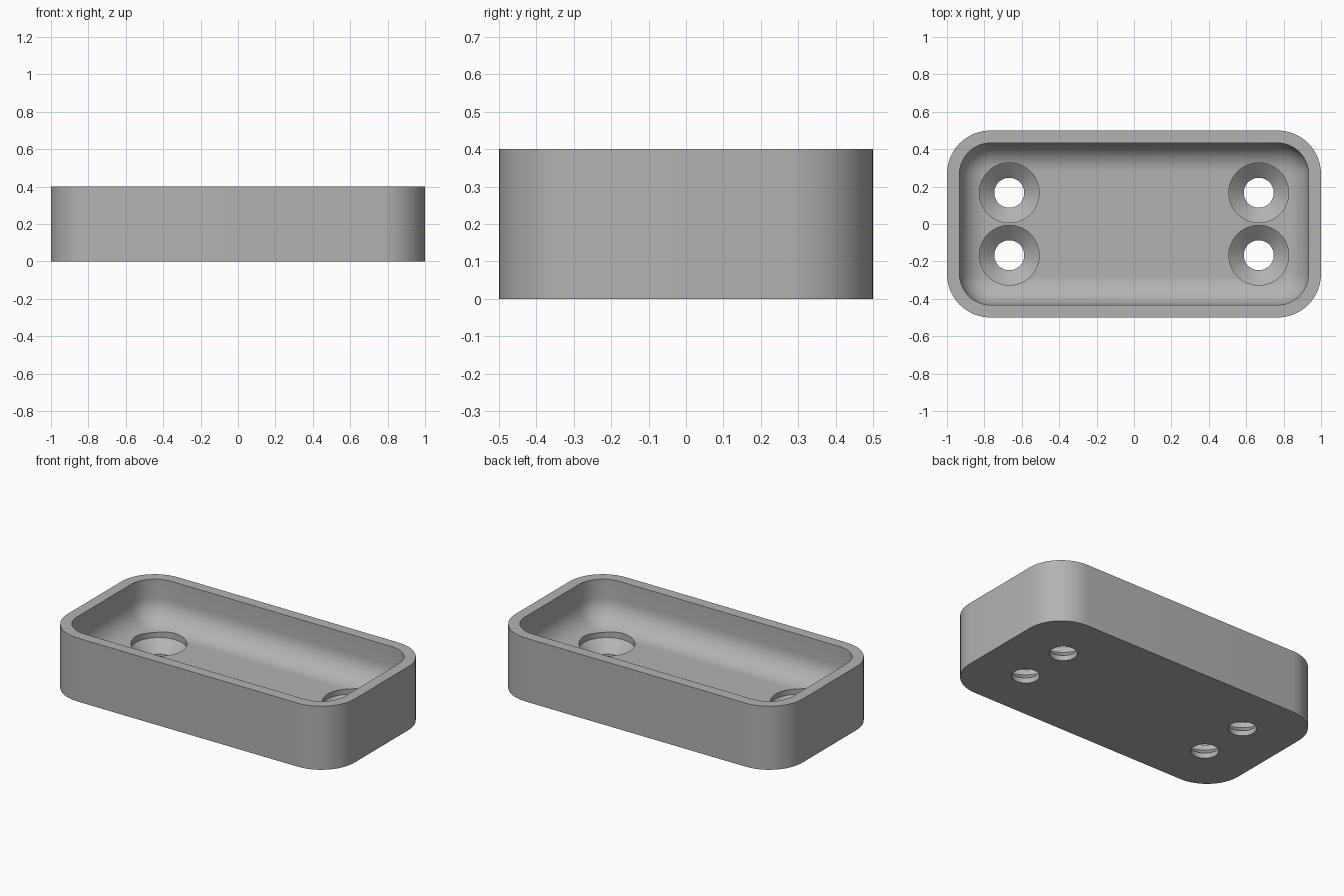
import bpy, bmesh, math

cube = bpy.data.objects.get("Cube")
if cube:
    bpy.data.objects.remove(cube)

gray = bpy.data.materials.new("plain gray")
gray.use_nodes = True
color = (0.45, 0.45, 0.45, 1)
gray.diffuse_color = color
gray.node_tree.nodes["Principled BSDF"].inputs["Base Color"].default_value = color

ARC = 12  # segments per rounded corner


def rounded_rect(hx, hy, r, z):
    pts = []
    for i, (sx, sy) in enumerate([(1, 1), (-1, 1), (-1, -1), (1, -1)]):
        for k in range(ARC + 1):
            a = (i + k / ARC) * math.pi / 2
            pts.append((sx * (hx - r) + r * math.cos(a),
                        sy * (hy - r) + r * math.sin(a), z))
    return pts


def circle(r, z, n=48):
    return [(r * math.cos(2 * math.pi * k / n), r * math.sin(2 * math.pi * k / n), z)
            for k in range(n)]


def loft(name, sections):
    """Closed solid skinned through matching rings, capped at both ends."""
    bm = bmesh.new()
    rings = [[bm.verts.new(p) for p in s] for s in sections]
    for a, b in zip(rings, rings[1:]):
        for i in range(len(a)):
            j = (i + 1) % len(a)
            bm.faces.new((a[i], a[j], b[j], b[i]))
    bm.faces.new(rings[0])
    bm.faces.new(rings[-1])
    bmesh.ops.recalc_face_normals(bm, faces=bm.faces)
    mesh = bpy.data.meshes.new(name)
    bm.to_mesh(mesh)
    bm.free()
    mesh.materials.append(gray)
    obj = bpy.data.objects.new(name, mesh)
    bpy.context.collection.objects.link(obj)
    return obj


# Tray: outer wall, rim, inner wall and a coved transition to the floor
H, FLOOR, WALL, R, COVE = 0.4, 0.133, 0.067, 0.233, 0.15
sections = [rounded_rect(1, 0.5, R, 0), rounded_rect(1, 0.5, R, H),
            rounded_rect(1 - WALL, 0.5 - WALL, R - WALL, H)]
for k in range(ARC + 1):
    a = k / ARC * math.pi / 2
    inset = WALL + COVE * (1 - math.cos(a))
    sections.append(rounded_rect(1 - inset, 0.5 - inset, R - inset,
                                 FLOOR + COVE * (1 - math.sin(a))))
tray = loft("tray", sections)

# Four countersunk screw holes
cutters = []
for sx in (-1, 1):
    for sy in (-1, 1):
        cutter = loft("screw_hole_cutter", [circle(0.08, -0.1), circle(0.08, 0.033),
                                            circle(0.16, 0.1), circle(0.16, 0.35)])
        cutter.location = (sx * 0.667, sy * 0.167, 0)
        cutter.hide_render = True
        cutters.append(cutter)
        mod = tray.modifiers.new("screw_hole", 'BOOLEAN')
        mod.operation = 'DIFFERENCE'
        mod.solver = 'EXACT'
        mod.object = cutter

bpy.context.view_layer.objects.active = tray
tray.select_set(True)
for mod in list(tray.modifiers):
    bpy.ops.object.modifier_apply(modifier=mod.name)
for cutter in cutters:
    bpy.data.objects.remove(cutter)
bpy.ops.object.shade_smooth_by_angle(angle=math.radians(30))
